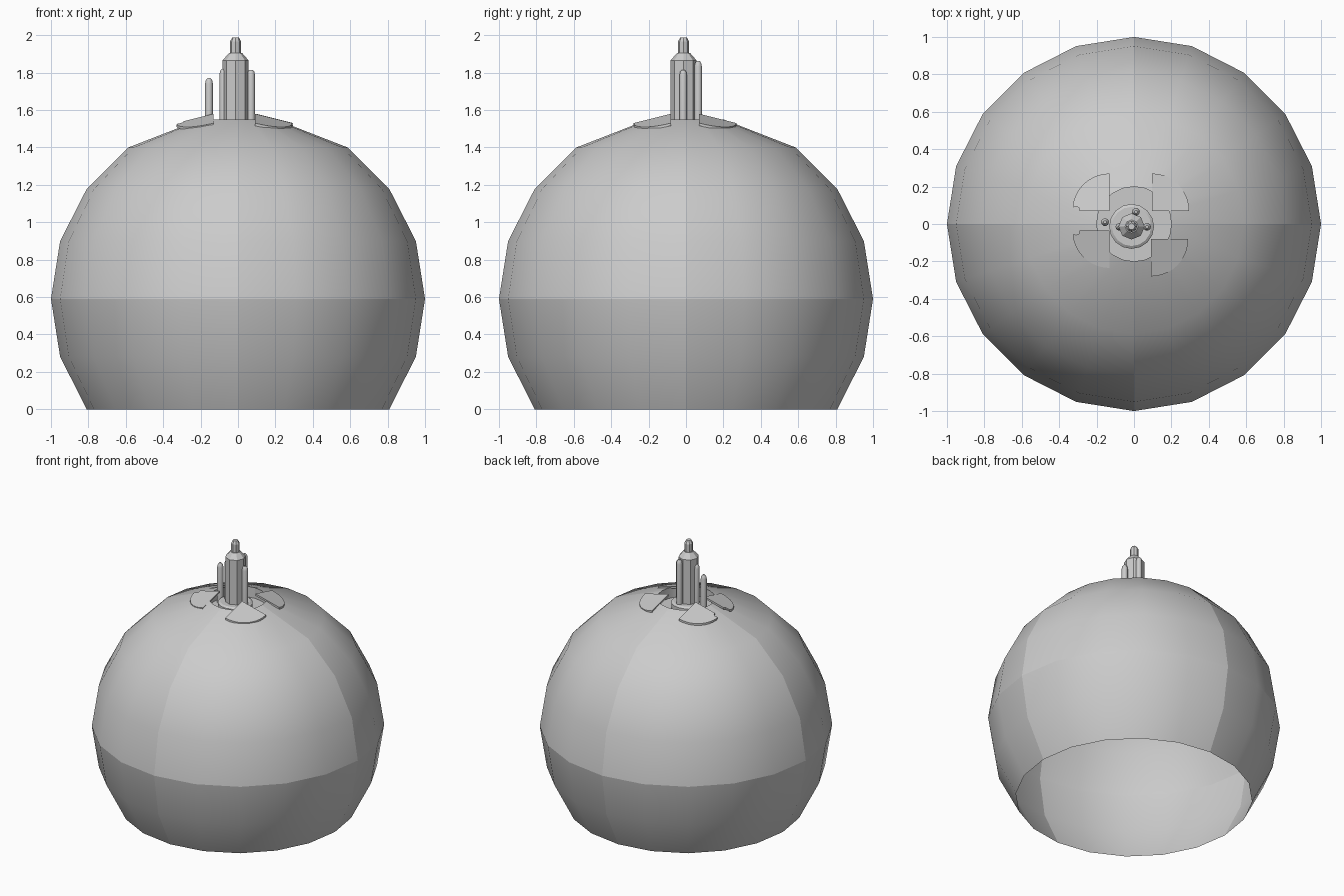
import bpy, bmesh, math
from mathutils import Vector

cube = bpy.data.objects.get("Cube")
if cube:
    bpy.data.objects.remove(cube, do_unlink=True)

grey = bpy.data.materials.new("plain grey")
grey.use_nodes = True
GREY = (0.6, 0.6, 0.6, 1)
grey.diffuse_color = GREY
grey.node_tree.nodes["Principled BSDF"].inputs["Base Color"].default_value = GREY


def finish(bm, name, smooth=None):
    """Turn a bmesh into a grey object, smooth below the given angle."""
    mesh = bpy.data.meshes.new(name)
    bm.to_mesh(mesh)
    bm.free()
    mesh.materials.append(grey)
    obj = bpy.data.objects.new(name, mesh)
    bpy.context.collection.objects.link(obj)
    if smooth:
        bpy.ops.object.select_all(action='DESELECT')
        obj.select_set(True)
        bpy.context.view_layer.objects.active = obj
        bpy.ops.object.shade_smooth_by_angle(angle=math.radians(smooth))
    return obj


def lathe(name, profile, sides, centre=(0, 0), smooth=None, cap=True, sharp=None):
    """Revolve (radius, height) points, listed bottom to top."""
    bm = bmesh.new()
    rings = []
    for r, z in profile:
        rings.append([bm.verts.new((centre[0] + r * math.cos(math.tau * i / sides),
                                    centre[1] + r * math.sin(math.tau * i / sides), z))
                      for i in range(sides)])
    for low, high in zip(rings, rings[1:]):
        for i in range(sides):
            j = (i + 1) % sides
            bm.faces.new((low[i], low[j], high[j], high[i]))
    if cap:
        bm.faces.new(rings[-1])
    obj = finish(bm, name, smooth)
    if sharp:
        for edge in obj.data.edges:
            a, b = (obj.data.vertices[v].co for v in edge.vertices)
            if sharp(a, b):
                edge.use_edge_sharp = True
    return obj


# Dome shell, open below, with a shallow well at the top
CENTRE_Z = 0.59
profile = [(math.cos(math.radians(a)), CENTRE_Z + math.sin(math.radians(a)))
           for a in range(-36, 55, 18)]
profile[0] = (profile[0][0], 0)
profile += [(0.2, 1.55), (0.2, 1.47)]


def seam(a, b):
    on_equator = max(abs(a.z - CENTRE_Z), abs(b.z - CENTRE_Z)) < 0.001
    on_quarter = any(max(abs(a[k]), abs(b[k])) < 0.001 for k in (0, 1))
    return on_equator or on_quarter


lathe("dome_shell", profile, 20, smooth=35, sharp=seam)

# Central tower on its round base
AXIS = (-0.013, -0.013)
lathe("tower_base", [(0.12, 1.47), (0.12, 1.52), (0.105, 1.53)], 16, AXIS, 30)
lathe("tower", [(0.07, 1.5), (0.07, 1.865), (0.035, 1.905), (0.03, 1.905),
                (0.03, 1.965), (0.018, 1.988)], 8, AXIS)

# Round-topped rods beside the tower
rods = {"right_rod": (-0.155, 0.01, 1.77), "inner_rod": (-0.078, -0.015, 1.82),
        "left_rod": (0.07, -0.015, 1.815), "back_rod": (0.01, 0.065, 1.862)}
for name, (x, y, top) in rods.items():
    r = 0.021
    lathe(name, [(r, 1.47), (r, top - 0.03), (r * 0.8, top - 0.01), (r * 0.4, top)],
          10, (x, y), 40)


def petal(name, corner, sx, sy, notched):
    """Tilted quarter disc with its corner towards the tower."""
    size = 0.2
    outline = [(0, 0)]
    if notched:
        outline += [(0.16, 0), (0.165, 0.018), (0.18, 0.024), (0.194, 0.018)]
    first = 1 if notched else 0
    outline += [(size * math.cos(math.pi / 2 * i / 10), size * math.sin(math.pi / 2 * i / 10))
                for i in range(first, 11)]
    bm = bmesh.new()
    verts = [bm.verts.new((corner[0] + sx * u, corner[1] + sy * v, 1.58 - 0.25 * (u + v)))
             for u, v in outline]
    face = bm.faces.new(verts)
    result = bmesh.ops.extrude_face_region(bm, geom=[face])
    moved = [v for v in result["geom"] if isinstance(v, bmesh.types.BMVert)]
    bmesh.ops.translate(bm, verts=moved, vec=Vector((0, 0, -0.014)))
    bmesh.ops.recalc_face_normals(bm, faces=bm.faces)
    finish(bm, name)


petal("back_left_petal", (0.095, 0.07), 1, 1, False)
petal("front_left_petal", (0.09, -0.08), 1, -1, False)
petal("back_right_petal", (-0.13, 0.07), -1, 1, True)
petal("front_right_petal", (-0.13, -0.035), -1, -1, True)
